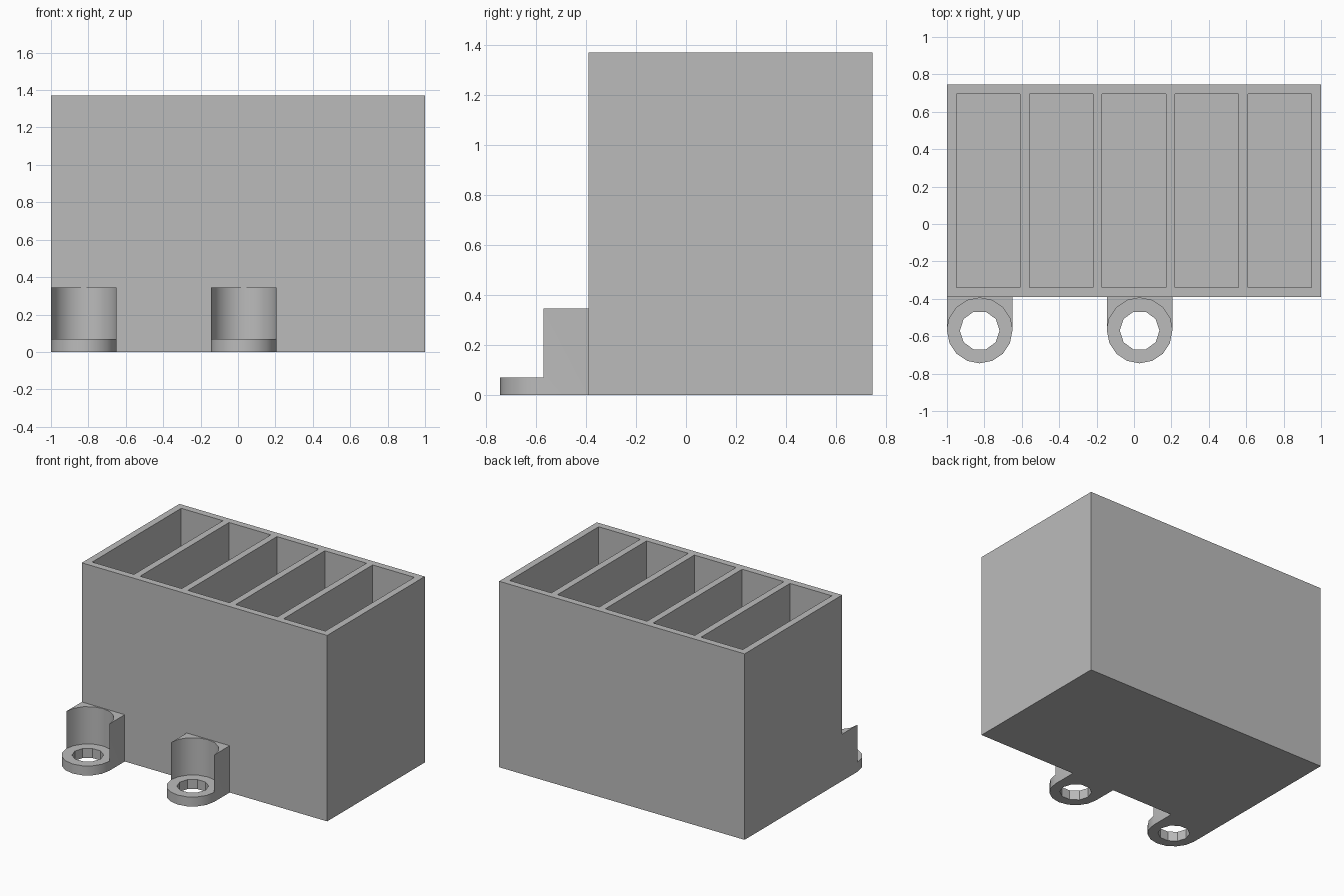
import bpy
import bmesh
from math import pi, cos, sin, radians

cube = bpy.data.objects.get("Cube")
if cube:
    bpy.data.objects.remove(cube, do_unlink=True)

grey = bpy.data.materials.new("plain_grey")
grey.use_nodes = True
grey.diffuse_color = (0.5, 0.5, 0.5, 1)
grey.node_tree.nodes["Principled BSDF"].inputs["Base Color"].default_value = (0.5, 0.5, 0.5, 1)


def prism(name, outline, z0, z1):
    """Extrude a counter-clockwise outline from z0 to z1."""
    bm = bmesh.new()
    face = bm.faces.new([bm.verts.new((x, y, z0)) for x, y in outline])
    top = bmesh.ops.extrude_face_region(bm, geom=[face], use_keep_orig=True)
    verts = [v for v in top["geom"] if isinstance(v, bmesh.types.BMVert)]
    bmesh.ops.translate(bm, verts=verts, vec=(0, 0, z1 - z0))
    bmesh.ops.recalc_face_normals(bm, faces=bm.faces[:])
    mesh = bpy.data.meshes.new(name)
    bm.to_mesh(mesh)
    bm.free()
    mesh.materials.append(grey)
    obj = bpy.data.objects.new(name, mesh)
    bpy.context.collection.objects.link(obj)
    return obj


def rect(x0, x1, y0, y1):
    return [(x0, y0), (x1, y0), (x1, y1), (x0, y1)]


def arc(cx, cy, r, start, end, steps):
    angles = [start + (end - start) * i / steps for i in range(steps + 1)]
    return [(cx + r * cos(a), cy + r * sin(a)) for a in angles]


def cut(target, cutter):
    """Subtract the cutter from the target and discard it."""
    cutter.hide_render = True
    mod = target.modifiers.new("cut", "BOOLEAN")
    mod.operation = "DIFFERENCE"
    mod.solver = "EXACT"
    mod.object = cutter
    bpy.ops.object.select_all(action="DESELECT")
    bpy.context.view_layer.objects.active = target
    target.select_set(True)
    bpy.ops.object.modifier_apply(modifier=mod.name)
    bpy.data.objects.remove(cutter, do_unlink=True)


FRONT, BACK, HEIGHT, WALL = -0.39, 0.746, 1.37, 0.05

# Open-topped box with five equal compartments
box = prism("compartment_box", rect(-1, 1, FRONT, BACK), 0, HEIGHT)
count = 5
pitch = (2 - WALL) / count
for i in range(count):
    x = -1 + WALL + i * pitch
    cut(box, prism("pocket", rect(x, x + pitch - WALL, FRONT + WALL, BACK - WALL),
                   WALL, HEIGHT + 0.1))

# Screw lugs: rounded tab, scooped block for the driver, ten-sided hole
R, CY, TAB = 0.175, -0.57, 0.07
for name, cx in (("right_screw_lug", -0.825), ("middle_screw_lug", 0.03)):
    outline = arc(cx, CY, R, pi, 2 * pi, 8) + [(cx + R, FRONT), (cx - R, FRONT)]
    lug = prism(name, outline, 0, 0.345)
    m = R + 0.05
    scoop = [(cx - m, CY - m), (cx + m, CY - m), (cx + m, CY)]
    scoop += arc(cx, CY, R, 0, pi, 8) + [(cx - m, CY)]
    cut(lug, prism("scoop", scoop, TAB, 0.5))
    cut(lug, prism("hole", arc(cx, CY, 0.106, 0, 2 * pi, 10)[:-1], -0.1, 0.2))
    bpy.ops.object.shade_smooth_by_angle(angle=radians(30))
